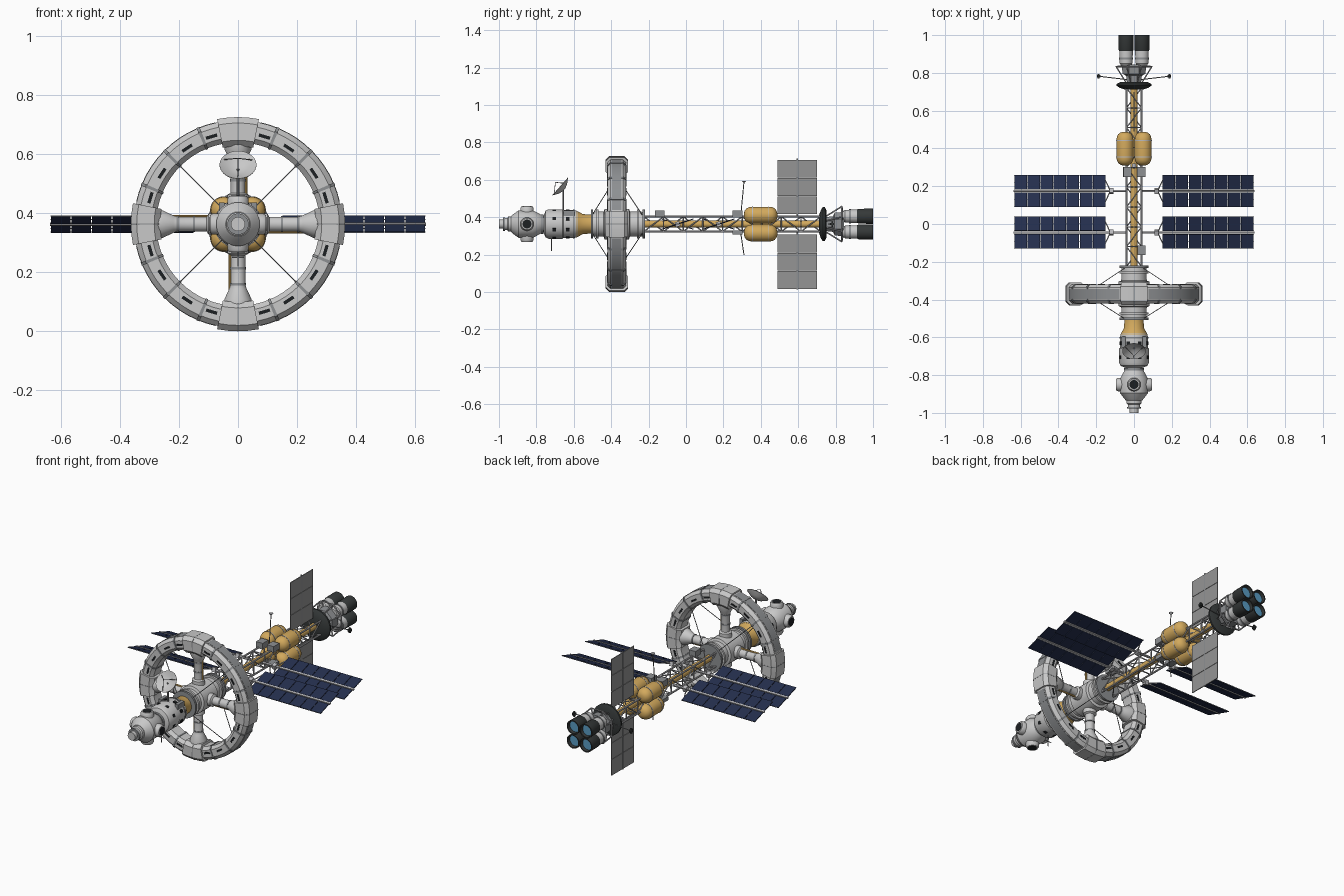
import bpy, bmesh, math
from mathutils import Vector, Matrix

if "Cube" in bpy.data.objects:
    bpy.data.objects.remove(bpy.data.objects["Cube"])

C = 0.363          # height of the long axis
WY = -0.37         # wheel plane
TAU = math.tau

def material(name, r, g, b):
    m = bpy.data.materials.new(name)
    m.diffuse_color = (r, g, b, 1)
    m.use_nodes = True
    m.node_tree.nodes["Principled BSDF"].inputs["Base Color"].default_value = m.diffuse_color
    return m

HULL = material("hull_light_grey", .58, .58, .58)
GREY = material("mid_grey", .27, .28, .29)
TRUSS = material("truss_pale_grey", .5, .5, .52)
DARK = material("engine_charcoal", .035, .04, .04)
BLACK = material("window_black", .012, .014, .016)
GOLD = material("gold_foil", .65, .40, .11)
NAVY = material("solar_navy", .018, .028, .075)
RAD = material("radiator_grey", .30, .30, .30)
BLUE = material("nozzle_blue", .10, .33, .55)

def finish(name, bm, mat, smooth=True):
    bmesh.ops.recalc_face_normals(bm, faces=bm.faces)
    for f in bm.faces:
        f.smooth = smooth
    me = bpy.data.meshes.new(name)
    bm.to_mesh(me)
    bm.free()
    me.materials.append(mat)
    if smooth:
        me.set_sharp_from_angle(angle=math.radians(32))
    ob = bpy.data.objects.new(name, me)
    bpy.context.collection.objects.link(ob)
    return ob

def add_loops(bm, loops, closed=False):
    """Skin a row of equal point loops, capping the ends when open."""
    vs = [[bm.verts.new(p) for p in lp] for lp in loops]
    n = len(vs[0])
    for i in range(len(vs) if closed else len(vs) - 1):
        a, b = vs[i], vs[(i + 1) % len(vs)]
        for j in range(n):
            bm.faces.new((a[j], a[(j + 1) % n], b[(j + 1) % n], b[j]))
    if not closed:
        bm.faces.new(vs[0])
        bm.faces.new(vs[-1])

def add_lathe(bm, origin, axis, prof, n=32):
    q = Vector(axis).to_track_quat('Z', 'Y')
    o = Vector(origin)
    add_loops(bm, [[o + q @ Vector((r * math.cos(TAU * (k + .5) / n), r * math.sin(TAU * (k + .5) / n), t))
                    for k in range(n)] for t, r in prof])

def lathe(name, mat, prof, origins=((0, 0, C),), axes=((0, 1, 0),), n=32):
    bm = bmesh.new()
    for i, o in enumerate(origins):
        add_lathe(bm, o, axes[i % len(axes)], prof, n)
    return finish(name, bm, mat)

def rods(name, mat, pairs, r, n=6):
    bm = bmesh.new()
    for p, q in pairs:
        d = Vector(q) - Vector(p)
        add_lathe(bm, p, d, [(0, r), (d.length, r)], n)
    return finish(name, bm, mat)

def boxes(name, mat, items, matrix=Matrix()):
    bm = bmesh.new()
    for c, s in items:
        bmesh.ops.create_cube(bm, size=1, matrix=matrix @ Matrix.Translation(c) @ Matrix.Diagonal((*s, 1)))
    return finish(name, bm, mat, False)

def arcs(name, mat, section, spans, step=360 / 64):
    """Sweep an (r, y) section around the wheel axis over angle spans."""
    bm = bmesh.new()
    for a0, a1 in spans:
        full = a1 - a0 >= 360
        k = max(1, round((a1 - a0) / step))
        ang = [math.radians(a0 + (a1 - a0) * i / k) for i in range(k if full else k + 1)]
        add_loops(bm, [[(r * math.cos(a), WY + y, C + r * math.sin(a)) for r, y in section] for a in ang], full)
    return finish(name, bm, mat)

def octagon(r0, r1, h, c):
    return [(r0 + c, -h), (r1 - c, -h), (r1, c - h), (r1, h - c), (r1 - c, h), (r0 + c, h), (r0, h - c), (r0, c - h)]

def rect(r0, r1, y0, y1):
    return [(r0, y0), (r1, y0), (r1, y1), (r0, y1)]

def polar(r, deg, y):
    a = math.radians(deg)
    return (r * math.cos(a), y, C + r * math.sin(a))

QUAD = (0, 90, 180, 270)
RADIAL = [(math.cos(math.radians(a)), 0, math.sin(math.radians(a))) for a in QUAD]

# --- Forward modules
lathe("docking_port", HULL, [(-1, .024), (-.975, .024), (-.975, .033), (-.955, .033), (-.95, .04), (-.925, .04)])
lathe("docking_seal", GREY, [(-.978, .036), (-.968, .036)])
lathe("front_module", HULL, [(-.935, .042), (-.925, .052), (-.895, .074), (-.82, .074), (-.785, .056), (-.77, .046), (-.745, .046)])
ports = [(0, -.85, C)] * 4
lathe("module_ports", HULL, [(.06, .036), (.085, .036), (.095, .03)], ports, RADIAL, 24)
lathe("port_hatches", BLACK, [(.09, .024), (.0965, .024)], ports, RADIAL, 24)
lathe("module_neck_band", GREY, [(-.775, .052), (-.762, .052)])
lathe("service_module", HULL, [(-.76, .05), (-.75, .072), (-.735, .079), (-.66, .079), (-.655, .075), (-.60, .075), (-.58, .07)])
lathe("service_bands", GREY, [(-.605, .0775), (-.597, .0775)])
lathe("gold_adapter", GOLD, [(-.585, .072), (-.552, .054), (-.505, .05)])
bm = bmesh.new()
for k in range(8):   # windows around the service module
    for y in (-.705, -.632):
        m = Matrix.Translation((0, y, C)) @ Matrix.Rotation(TAU * (k + .5) / 8, 4, 'Y')
        bmesh.ops.create_cube(bm, size=1, matrix=m @ Matrix.Translation((.0755, 0, 0)) @ Matrix.Diagonal((.009, .018, .018, 1)))
finish("service_windows", bm, BLACK, False)
boxes("service_pods", GREY, [((s * .055, -.625, C + .058), (.02, .06, .03)) for s in (-1, 1)])

# --- Dish antenna and lower whip
DN = Vector((0, -.75, .66)).normalized()
DO = Vector((0, -.657, .55))
lathe("dish", HULL, [(-.006, .012), (.002, .035), (.02, .0625), (.022, .0625), (.006, .035), (-.001, .01)], [DO], [DN], 32)
q = DN.to_track_quat('Z', 'Y')
tip = DO + DN * .055
rods("dish_feed", GREY, [(DO + q @ Vector((.055 * math.cos(a), .055 * math.sin(a), .016)), tip) for a in (.5, 2.6, 4.7)], .0016)
rods("dish_mast", GREY, [((0, -.657, C + .07), (0, -.657, .55))], .005, 8)
rods("lower_whip", GREY, [((0, -.718, C - .07), (0, -.718, .22)), ((-.02, -.718, .25), (.02, -.718, .25))], .0025)

# --- Wheel hub
lathe("wheel_hub", HULL, [(-.5, .066), (-.44, .068), (-.435, .082), (-.305, .082), (-.3, .068), (-.225, .066)])
for nm, y in (("hub_front_flange", -.508), ("hub_rear_flange", -.232), ("hub_rear_step", -.262), ("hub_front_step", -.48)):
    lathe(nm, GREY if "flange" in nm else HULL, [(y, .078), (y + .012, .078)])

# --- Rotating wheel
arcs("wheel_rim", HULL, octagon(.277, .352, .05, .017), [(0, 360)])
arcs("rim_spoke_blocks", HULL, octagon(.264, .363, .06, .02), [(a - 11.25, a + 11.25) for a in QUAD])
arcs("rim_ribs", GREY, octagon(.274, .355, .053, .017), [(a + d - .9, a + d + .9) for a in QUAD for d in (22.5, 45, 67.5)])
arcs("block_seams", GREY, octagon(.263, .3635, .061, .02), [(a - .35, a + .35) for a in QUAD])
win = [(a + d - 3.6, a + d + 3.6) for a in QUAD for d in (16.8, 33.75, 56.25, 73.2)]
for nm, y0, y1 in (("rim_windows_front", -.0515, -.047), ("rim_windows_rear", .047, .0515)):
    arcs(nm, BLACK, rect(.305, .316, y0, y1), win)
arcs("rim_tread", GREY, rect(.349, .3535, -.026, .026), [(a + 12.5, a + 77.5) for a in QUAD])

hubs = [(0, WY, C)] * 4
lathe("spokes", HULL, [(.06, .036), (.1, .036), (.106, .025), (.205, .025), (.22, .03), (.255, .047), (.28, .047)], hubs, RADIAL, 24)
lathe("spoke_collars", GREY, [(.145, .0275), (.153, .0275)], hubs, RADIAL, 24)
lathe("spoke_outer_collars", GREY, [(.2, .028), (.208, .028)], hubs, RADIAL, 24)
gold = []
for a in QUAD:   # foil pipe beside each spoke, turning with the wheel
    d = Vector(polar(1, a, 0)) - Vector((0, 0, C))
    side = Vector((d.z, 0, -d.x)) * .027
    o = Vector((0, WY, C)) + side
    gold.append((o + d * .07, o + d * .235))
rods("spoke_gold_pipes", GOLD, gold, .005, 8)
rods("wheel_stays", GREY, [(polar(.072, a, y), polar(.285, a, WY + s * .035))
                           for a in (45, 135, 225, 315) for y, s in ((-.235, 1), (-.5, -1))], .0022)

# --- Spine truss
H, Y0, BAYS = .04, -.225, 9
P = .945 / BAYS
corner = [(-H, -H), (H, -H), (H, H), (-H, H)]
longs = [((x, Y0, C + z), (x, Y0 + BAYS * P, C + z)) for x, z in corner]
lace = []
for i in range(BAYS + 1):
    y = Y0 + i * P
    for k in range(4):
        (x, z), (u, w) = corner[k], corner[(k + 1) % 4]
        lace.append(((x, y, C + z), (u, y, C + w)))
        if i < BAYS:
            if i % 2:
                x, z, u, w = u, w, x, z
            lace.append(((x, y, C + z), (u, y + P, C + w)))
rods("truss_longerons", TRUSS, longs, .0055, 8)
rods("truss_lacing", TRUSS, lace, .0035)
lathe("spine_gold_tube", GOLD, [(-.23, .019), (.73, .019)], n=20)
boxes("equipment_boxes", GREY, [((.04, -.14, C + .056), (.044, .05, .034)),
                                ((.038, .275, C + .054), (.044, .054, .036)), ((-.034, .275, C + .054), (.044, .054, .036)),
                                ((.036, .275, C - .045), (.044, .054, .022)), ((-.036, .275, C - .045), (.044, .054, .022))])

# --- Propellant tanks
tk = [(sx * .048, 0, C + sz * .048) for sx in (-1, 1) for sz in (-1, 1)]
lathe("tanks", GOLD, [(.31, .012), (.314, .024), (.323, .036), (.337, .043), (.352, .045), (.446, .045),
                      (.461, .043), (.475, .036), (.484, .024), (.488, .012)], tk, n=28)
for y in (.352, .44):
    lathe("tank_straps", TRUSS, [(y, .0465), (y + .005, .0465)], tk, n=28)

# --- Whip antennas
for s in (1, -1):
    rods("whip_antenna", GREY, [((0, .293, C + s * .05), (0, .31, C + s * (.225 if s > 0 else .165)))], .0025)
lathe("whip_tip", TRUSS, [(-.004, .004), (.004, .012), (.006, .012)], [(0, .31, .588)], [(0, 0, 1)], 12)

# --- Solar wings: left and right tilt in opposite directions
for s, side in ((1, "right"), (-1, "left")):
    for y0, row in ((-.045, "front"), (.175, "rear")):
        m = Matrix.Translation((0, y0, C)) @ Matrix.Rotation(s * math.radians(18), 4, 'X')
        cells = [((s * (.15 + .0693 * (i + .5)), t * .049, 0), (.066, .08, .005)) for i in range(7) for t in (-1, 1)]
        boxes(f"solar_cells_{side}_{row}", NAVY, cells, m)
        frame = [((s * .3925, t * e, 0), (.485, .003, .003)) for t in (-1, 1) for e in (.0095, .049, .088)]
        boxes(f"solar_frame_{side}_{row}", GREY, frame, m)
        boxes(f"solar_boom_{side}_{row}", TRUSS, [((s * .3375, 0, 0), (.6, .01, .01))], m)
        boxes(f"solar_joint_{side}_{row}", TRUSS, [((s * .12, 0, 0), (.022, .026, .026))], m)
        rods(f"solar_bracket_{side}_{row}", TRUSS, [(m @ Vector((s * .125, 0, 0)), m @ Vector((s * .152, t * .06, 0))) for t in (-1, 1)], .0035)

# --- Radiators above and below the spine
pan = []
for s, z0 in ((1, .052), (-1, .055)):
    for i in range(3):
        for y in (.542, .648):
            pan.append(((0, y, C + s * (z0 + .0975 * (i + .5))), (.005, .104, .0955)))
boxes("radiator_panels", RAD, pan)
boxes("radiator_spines", GREY, [((0, .595, C + s * .195), (.008, .006, .31)) for s in (1, -1)])

# --- Aft section
lathe("shadow_shield", DARK, [(.712, .05), (.722, .078), (.732, .092), (.742, .092), (.752, .07)], n=32)
lathe("thrust_core", GREY, [(.745, .04), (.785, .045), (.795, .066), (.845, .07)], n=8)
ring = [polar(.102, 22.5 + 45 * k, .833) for k in range(8)]
rods("thrust_frame", TRUSS, [(ring[k], ring[(k + 1) % 8]) for k in range(8)]
     + [(polar(.045, 22.5 + 45 * k, .748), ring[k]) for k in range(8)]
     + [(polar(.06, 22.5 + 45 * k, .84), ring[k]) for k in range(8)], .004)
rods("thruster_booms", GREY, [((s * .04, .765, C), (s * .185, .782, C)) for s in (1, -1)], .003)
boxes("thruster_blocks", DARK, [((s * .187, .782, C), d) for s in (1, -1) for d in ((.02, .012, .012), (.01, .026, .01), (.01, .01, .03))])

# --- Four engines
en = [(sx * .042, 0, C + sz * .042) for sx in (-1, 1) for sz in (-1, 1)]
lathe("engine_bodies", HULL, [(.835, .022), (.85, .034), (.9, .036), (.918, .036)], en, n=24)
lathe("engine_collars", GREY, [(.872, .038), (.882, .038)], en, n=24)
lathe("engine_nozzles", DARK, [(.912, .034), (.922, .04), (1, .041), (1, .035), (.97, .031)], en, n=24)
lathe("nozzle_glow", BLUE, [(.968, .031), (.982, .033)], en, n=24)
